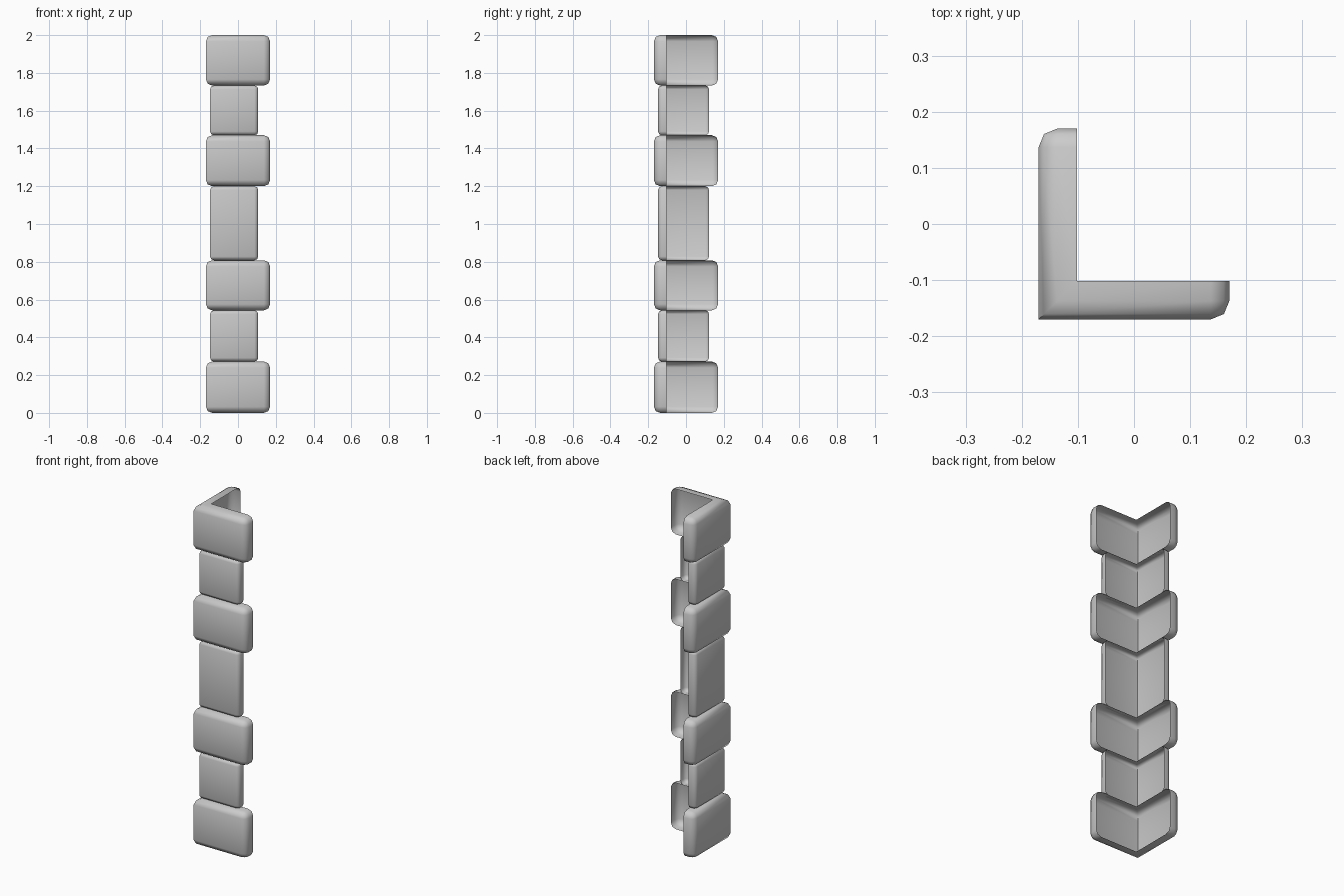
import bpy, bmesh

if "Cube" in bpy.data.objects:
    bpy.data.objects.remove(bpy.data.objects["Cube"])

INNER = -0.102  # open back edge of every block


def corner_block(name, z0, z1, out, x_end, y_end, radius):
    """L-shaped corner stone: an open-backed shell with rounded outer edges."""
    prof = [(INNER, y_end), (out, y_end), (out, out), (x_end, out),
            (x_end, INNER), (INNER, INNER)]
    bm = bmesh.new()
    lo = [bm.verts.new((x, y, z0)) for x, y in prof]
    hi = [bm.verts.new((x, y, z1)) for x, y in prof]
    bm.faces.new(hi)
    bm.faces.new(lo[::-1])
    for i in range(4):  # outer walls and leg ends only, the back stays open
        bm.faces.new((lo[i], lo[i + 1], hi[i + 1], hi[i]))
    # round every outer edge except the sharp vertical corner
    corner = {lo[2], hi[2]}
    edges = [e for e in bm.edges
             if len(e.link_faces) == 2 and set(e.verts) != corner]
    bmesh.ops.bevel(bm, geom=edges, offset=radius, segments=2, profile=0.5,
                    affect='EDGES', clamp_overlap=True)
    mesh = bpy.data.meshes.new(name)
    bm.to_mesh(mesh)
    bm.free()
    ob = bpy.data.objects.new(name, mesh)
    bpy.context.collection.objects.link(ob)
    bpy.context.view_layer.objects.active = ob
    ob.select_set(True)
    bpy.ops.object.shade_smooth_by_angle(angle=0.87)
    ob.select_set(False)


# alternating wide and narrow stones, bottom to top
levels = [0, 0.272, 0.543, 0.808, 1.2, 1.47, 1.733, 2.0]
for i, (z0, z1) in enumerate(zip(levels, levels[1:])):
    if i % 2 == 0:
        corner_block(f"wide_stone_{i + 1}", z0, z1, -0.17, 0.17, 0.17, 0.033)
    else:
        corner_block(f"narrow_stone_{i + 1}", z0, z1, -0.148, 0.107, 0.122, 0.02)
